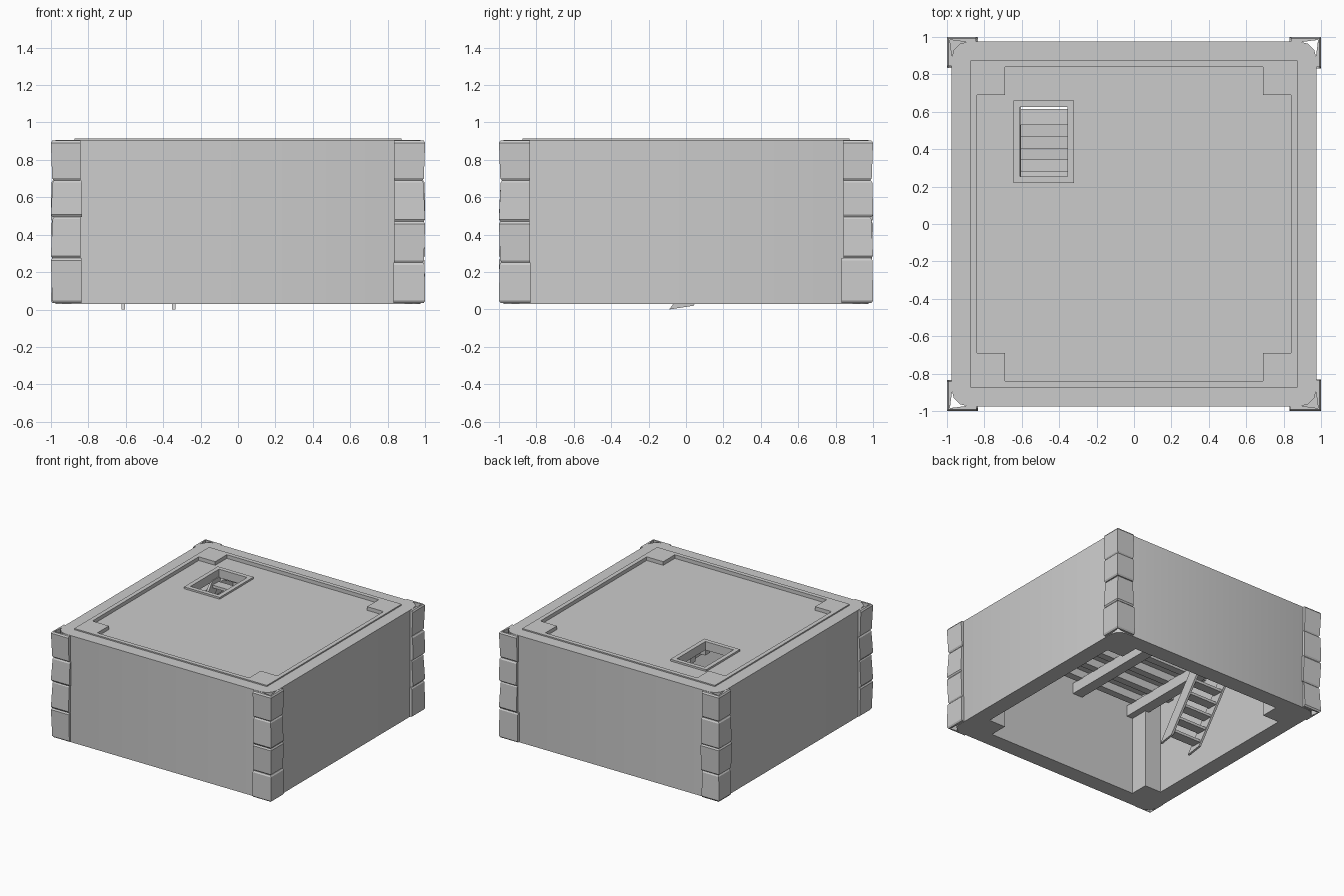
import bpy, bmesh, math, random
from mathutils import Matrix

random.seed(4)
if "Cube" in bpy.data.objects:
    bpy.data.objects.remove(bpy.data.objects["Cube"])

stone = bpy.data.materials.new("plain_grey")
stone.use_nodes = True
grey = (0.6, 0.6, 0.6, 1)
stone.diffuse_color = grey
stone.node_tree.nodes["Principled BSDF"].inputs["Base Color"].default_value = grey


def finish(bm, name, smooth=False):
    bmesh.ops.recalc_face_normals(bm, faces=bm.faces)
    mesh = bpy.data.meshes.new(name)
    bm.to_mesh(mesh)
    bm.free()
    mesh.materials.append(stone)
    obj = bpy.data.objects.new(name, mesh)
    bpy.context.collection.objects.link(obj)
    if smooth:
        bpy.ops.object.select_all(action="DESELECT")
        obj.select_set(True)
        bpy.context.view_layer.objects.active = obj
        bpy.ops.object.shade_smooth_by_angle(angle=math.radians(40))
    return obj


def prism(name, loops, low, high, smooth=False):
    """Extrude a flat outline; later loops are holes."""
    bm = bmesh.new()
    edges = []
    for loop in loops:
        verts = [bm.verts.new((x, y, low)) for x, y in loop]
        edges += [bm.edges.new((v, verts[i - 1])) for i, v in enumerate(verts)]
    bmesh.ops.triangle_fill(bm, edges=edges, use_beauty=True, use_dissolve=False)
    out = bmesh.ops.extrude_face_region(bm, geom=bm.faces[:])
    top = [g for g in out["geom"] if isinstance(g, bmesh.types.BMVert)]
    bmesh.ops.translate(bm, verts=top, vec=(0, 0, high - low))
    return finish(bm, name, smooth)


def box(name, x0, x1, y0, y1, z0, z1):
    return prism(name, [rect(x0, x1, y0, y1)], z0, z1)


def rect(x0, x1, y0, y1):
    return [(x0, y0), (x1, y0), (x1, y1), (x0, y1)]


def rounded(half, radius, steps=3):
    pts = []
    for q, (sx, sy) in enumerate([(1, 1), (-1, 1), (-1, -1), (1, -1)]):
        for s in range(steps + 1):
            a = math.pi / 2 * (q + s / steps)
            pts.append((sx * (half - radius) + radius * math.cos(a),
                        sy * (half - radius) + radius * math.sin(a)))
    return pts


def notched(half, notch):
    pts = []
    for sx, sy in [(1, 1), (-1, 1), (-1, -1), (1, -1)]:
        corner = [(sx * half, sy * notch), (sx * notch, sy * notch), (sx * notch, sy * half)]
        pts += corner if sx * sy > 0 else corner[::-1]
    return pts


# Walls with inner corner pillars, and the raised lip
inner = notched(0.84, 0.69)
prism("walls", [rounded(0.975, 0.09), inner], 0.03, 0.905, smooth=True)
prism("rim_lip", [rect(-0.875, 0.875, -0.875, 0.875), inner], 0.905, 0.915)

# Floor slab with the stair opening and its frame
hatch = rect(-0.61, -0.355, 0.255, 0.625)
prism("floor_slab", [notched(0.845, 0.695), hatch], 0.83, 0.885)
prism("hatch_frame", [rect(-0.645, -0.32, 0.22, 0.66), hatch], 0.885, 0.9)

# Joists and beams below the floor
for i in range(9):
    y = -0.76 + i * 0.19
    start = -0.33 if 0.18 < y < 0.66 else -0.845
    box(f"joist_{i + 1}", start, 0.845, y - 0.03, y + 0.03, 0.765, 0.835)
for i, x in enumerate((-0.68, -0.15, 0.38)):
    box(f"beam_{i + 1}", x - 0.045, x + 0.045, -0.845, 0.845, 0.68, 0.77)

# Stair stringers: slanted boards
for name, x in (("left_stringer", -0.352), ("right_stringer", -0.622)):
    bm = bmesh.new()
    side = [(-0.09, 0), (0.04, 0.02), (0.66, 0.84), (0.53, 0.84)]
    face = bm.faces.new([bm.verts.new((x, y, z)) for y, z in side])
    out = bmesh.ops.extrude_face_region(bm, geom=[face])
    verts = [g for g in out["geom"] if isinstance(g, bmesh.types.BMVert)]
    bmesh.ops.translate(bm, verts=verts, vec=(0.018, 0, 0))
    finish(bm, name)

# Stair treads, slightly uneven
count = 10
for i in range(count):
    t = (i + 0.7) / count
    bm = bmesh.new()
    bmesh.ops.create_cube(bm, size=1, matrix=Matrix.Diagonal((0.27, 0.085, 0.022, 1)))
    bmesh.ops.rotate(bm, verts=bm.verts, matrix=Matrix.Rotation(random.uniform(-0.06, 0.06), 3, "X"))
    bmesh.ops.translate(bm, verts=bm.verts, vec=(-0.479, -0.03 + 0.62 * t, 0.82 * t))
    finish(bm, f"stair_tread_{i + 1}")


# Corner stones: thin L-shaped blocks with chamfered ends
def corner_stone(name, sx, sy, z0, z1):
    bm = bmesh.new()
    rings = []
    wide = 0.838 + random.uniform(-0.008, 0.006)
    big, small = random.choice([(1.0, 0.991), (0.993, 1.0), (1.0, 0.997)])
    for z, out in ((z0, big - 0.008), (z0 + 0.012, big), (z1 - 0.012, small), (z1, small - 0.008)):
        ell = [(wide, out), (out, out), (out, wide), (0.972, wide),
               (0.972, 0.89), (0.984, 0.984), (0.89, 0.972), (wide, 0.972)]
        rings.append([bm.verts.new((sx * x, sy * y, z)) for x, y in ell])
    for low, high in zip(rings, rings[1:]):
        for i in range(len(low)):
            bm.faces.new((low[i - 1], low[i], high[i], high[i - 1]))
    bm.faces.new(rings[0])
    bm.faces.new(rings[-1])
    finish(bm, name)


for sx in (-1, 1):
    for sy in (-1, 1):
        side = ("front" if sy < 0 else "back") + ("_left" if sx > 0 else "_right")
        shift = 0.025 if sx * sy > 0 else 0
        cuts = [0.035, 0.25 + shift, 0.47 + shift, 0.69, 0.903]
        for k in range(4):
            corner_stone(f"{side}_corner_stone_{k + 1}", sx, sy, cuts[k], cuts[k + 1])
